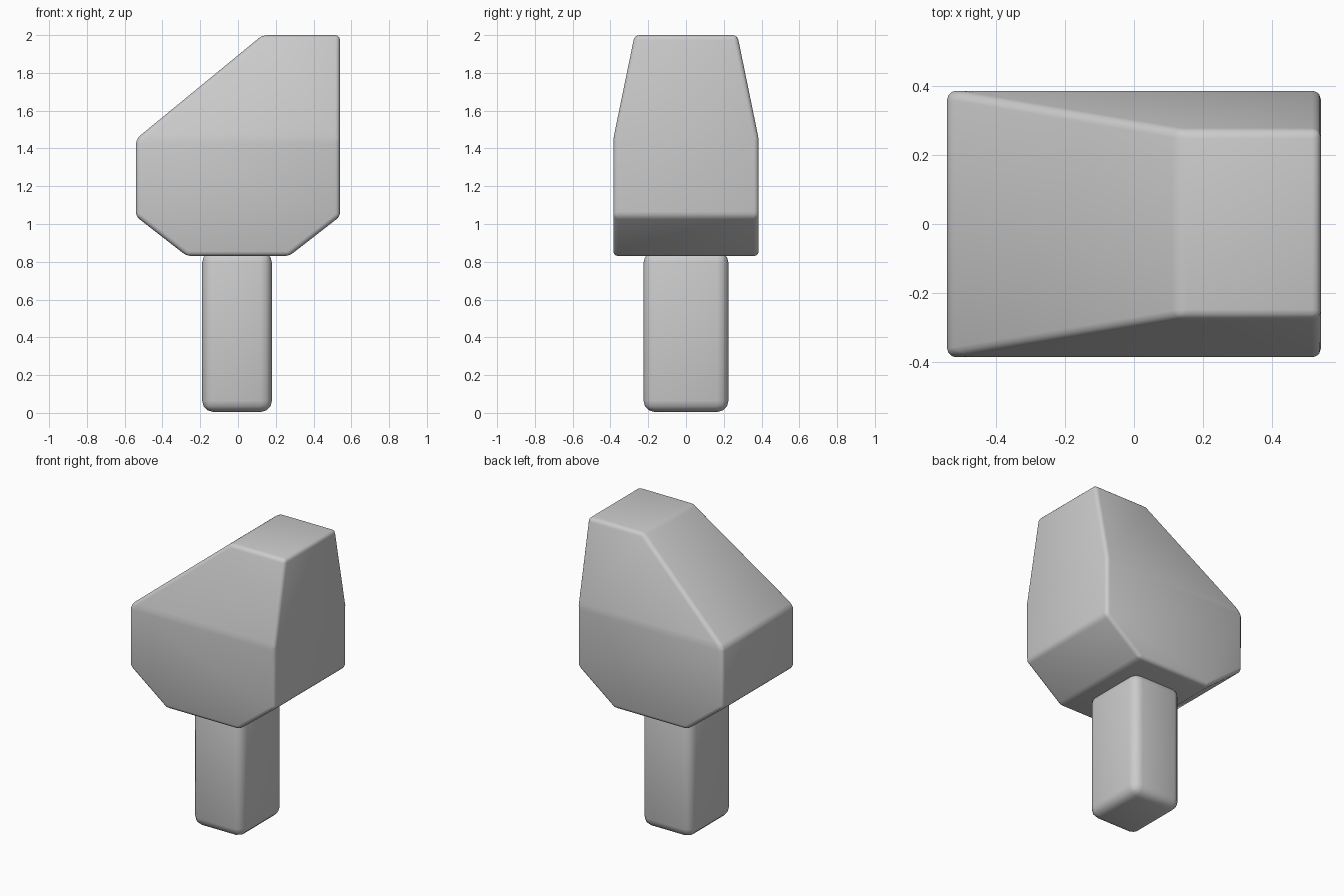
import bpy, bmesh

cube = bpy.data.objects.get("Cube")
if cube:
    bpy.data.objects.remove(cube, do_unlink=True)

grey = bpy.data.materials.new("plain grey")
grey.use_nodes = True
colour = (0.6, 0.6, 0.6, 1)
grey.diffuse_color = colour
grey.node_tree.nodes["Principled BSDF"].inputs["Base Color"].default_value = colour


def finish(name, bm, width, segments):
    """Turn a bmesh into a smooth object with rounded edges."""
    bmesh.ops.recalc_face_normals(bm, faces=bm.faces)
    mesh = bpy.data.meshes.new(name)
    bm.to_mesh(mesh)
    bm.free()
    mesh.materials.append(grey)
    obj = bpy.data.objects.new(name, mesh)
    bpy.context.collection.objects.link(obj)
    bevel = obj.modifiers.new("rounded edges", "BEVEL")
    bevel.width = width
    bevel.segments = segments
    bevel.limit_method = "ANGLE"
    bevel.angle_limit = 0.1
    bpy.ops.object.select_all(action="DESELECT")
    obj.select_set(True)
    bpy.context.view_layer.objects.active = obj
    bpy.ops.object.modifier_apply(modifier=bevel.name)
    bpy.ops.object.shade_smooth_by_angle(angle=0.7)
    return obj


# Head: side profile, narrowing in depth above the shoulder line
shoulder, top = 1.45, 2.0
lower = [(-0.54, 1.04), (-0.27, 0.83), (0.27, 0.83), (0.54, 1.04)]
upper = [(0.54, top), (0.13, top)]


def depth(z):
    return 0.385 - 0.113 * max(0, z - shoulder) / (top - shoulder)


bm = bmesh.new()
profile = lower + [(0.54, shoulder)] + upper + [(-0.54, shoulder)]
front, back = [[bm.verts.new((x, s * depth(z), z)) for x, z in profile] for s in (-1, 1)]
for side in (front, back):
    bm.faces.new(side[:5] + side[7:])
    bm.faces.new(side[4:])
for i in range(len(profile)):
    j = (i + 1) % len(profile)
    bm.faces.new((front[i], front[j], back[j], back[i]))
bmesh.ops.dissolve_limit(bm, angle_limit=0.02, verts=bm.verts, edges=bm.edges)
finish("head", bm, 0.025, 3)

# Handle: rounded upright block tucked under the head
bm = bmesh.new()
bmesh.ops.create_cube(bm, size=1)
bmesh.ops.scale(bm, vec=(0.37, 0.45, 0.85), verts=bm.verts)
bmesh.ops.translate(bm, vec=(-0.005, 0, 0.43), verts=bm.verts)
finish("handle", bm, 0.06, 3)
